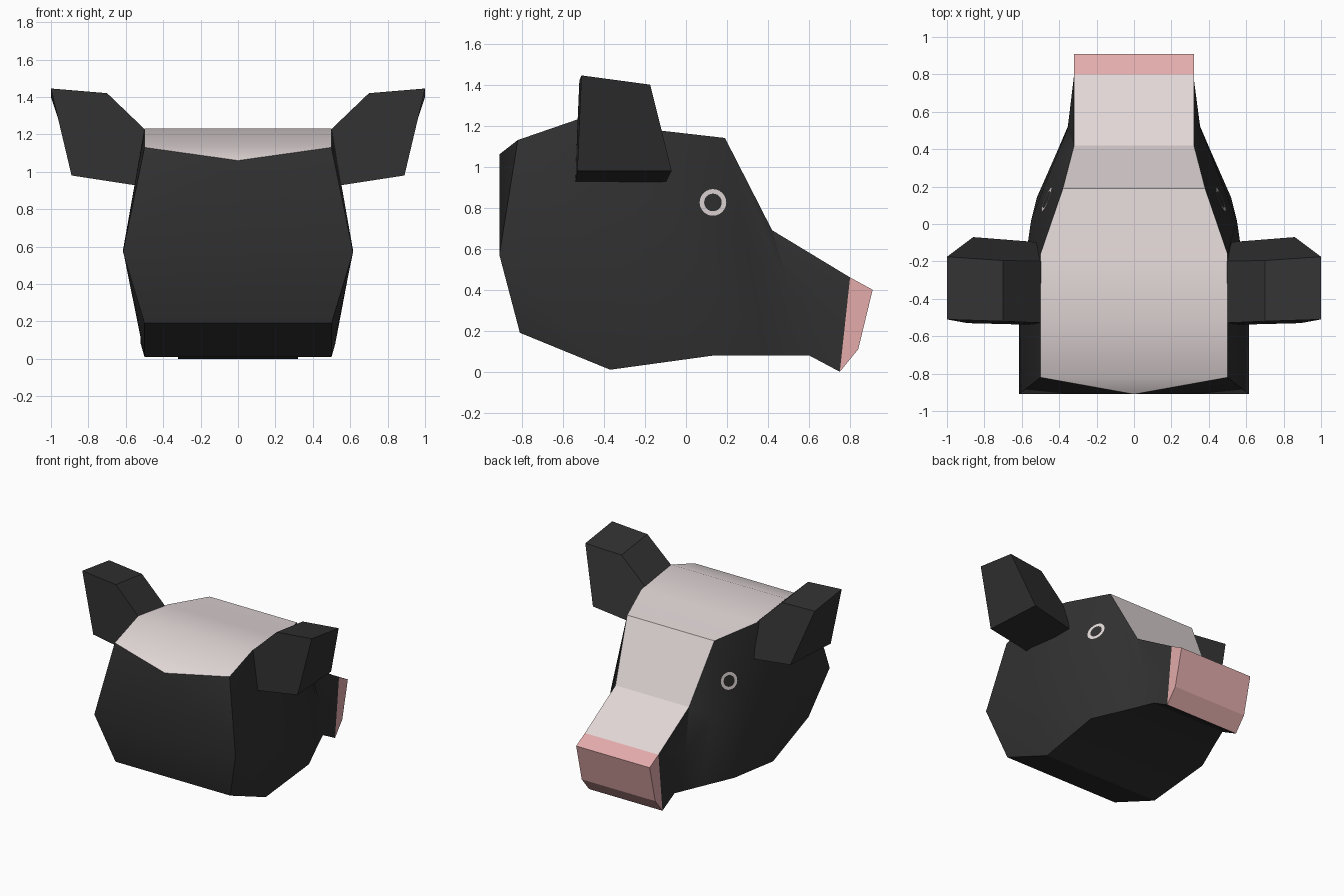
import bpy, bmesh, math
from mathutils import Vector
from mathutils.bvhtree import BVHTree

if "Cube" in bpy.data.objects:
    bpy.data.objects.remove(bpy.data.objects["Cube"])


def material(name, rgb):
    m = bpy.data.materials.new(name)
    m.diffuse_color = (*rgb, 1)
    m.use_nodes = True
    m.node_tree.nodes["Principled BSDF"].inputs["Base Color"].default_value = m.diffuse_color
    return m


BLACK = material("black fur", (0.031, 0.031, 0.031))
WHITE = material("pale fur", (0.76, 0.68, 0.68))
PINK = material("pink nose", (0.77, 0.41, 0.41))


def finish(bm, name, mats, smooth=None):
    bmesh.ops.recalc_face_normals(bm, faces=bm.faces)
    me = bpy.data.meshes.new(name)
    bm.to_mesh(me)
    bm.free()
    ob = bpy.data.objects.new(name, me)
    bpy.context.collection.objects.link(ob)
    for m in mats:
        me.materials.append(m)
    if smooth:
        bpy.ops.object.select_all(action='DESELECT')
        bpy.context.view_layer.objects.active = ob
        ob.select_set(True)
        bpy.ops.object.shade_smooth_by_angle(angle=math.radians(smooth))
    return ob


def prism(name, a, b, mats):
    """Solid between two matching outlines."""
    bm = bmesh.new()
    va, vb = [bm.verts.new(p) for p in a], [bm.verts.new(p) for p in b]
    n = len(va)
    bm.faces.new(va)
    bm.faces.new(vb)
    for i in range(n):
        j = (i + 1) % n
        bm.faces.new((va[i], va[j], vb[j], vb[i]))
    return finish(bm, name, mats)


# Head: rings of (half width, y, z) for top, middle and bottom, back to snout
stations = [
    [(0.50, -0.82, 1.13), (0.615, -0.91, 0.57), (0.50, -0.81, 0.19)],
    [(0.50, -0.53, 1.23), (0.615, -0.42, 0.58), (0.50, -0.37, 0.01)],
    [(0.50, -0.16, 1.18), (0.55, 0.02, 0.60), (0.52, 0.14, 0.08)],
    [(0.38, 0.19, 1.14), (0.44, 0.30, 0.60), (0.41, 0.39, 0.08)],
    [(0.32, 0.42, 0.69), (0.355, 0.51, 0.38), (0.32, 0.60, 0.08)],
    [(0.32, 0.80, 0.46), (0.32, 0.775, 0.23), (0.32, 0.75, 0.0)],
]
bm = bmesh.new()
rings = []
for s in stations:
    pts = s + [(-x, y, z) for x, y, z in reversed(s)]
    rings.append([bm.verts.new(p) for p in pts])
for r, q in zip(rings, rings[1:]):
    for i in range(6):
        j = (i + 1) % 6
        f = bm.faces.new((r[i], r[j], q[j], q[i]))
        f.material_index = 1 if i == 5 else 0
# Back of head, with the pale patch dipping to a point
tr, mr, br, bl, ml, tl = rings[0]
c = bm.verts.new((0, -0.91, 1.06))
for tri in ((c, tr, mr), (c, mr, ml), (c, ml, tl), (mr, br, bl, ml)):
    bm.faces.new(tri)
bm.faces.new((c, tl, tr)).material_index = 1
bm.faces.new(rings[-1])
bmesh.ops.recalc_face_normals(bm, faces=bm.faces)
tree = BVHTree.FromBMesh(bm)
finish(bm, "head", [BLACK, WHITE], 28)

# Nose
prof = [(0.80, 0.46), (0.91, 0.40), (0.84, 0.11), (0.75, 0.0)]
prism("nose", [(-0.32, y, z) for y, z in prof], [(0.32, y, z) for y, z in prof], [PINK])

# Ears: back and front outlines, mirrored
ear_back = [(0.46, -0.53, 1.19), (0.70, -0.52, 1.42), (1.0, -0.51, 1.445),
            (0.89, -0.53, 0.98), (0.50, -0.54, 0.92)]
ear_front = [(0.46, -0.20, 1.15), (0.70, -0.195, 1.38), (1.0, -0.175, 1.40),
             (0.86, -0.07, 0.98), (0.48, -0.10, 0.92)]
for side, label in ((1, "right"), (-1, "left")):
    prism("ear_" + label, [(side * x, y, z) for x, y, z in ear_back],
          [(side * x, y, z) for x, y, z in ear_front], [BLACK])

    # Eye ring laid on the surface of the cheek
    bm = bmesh.new()
    loops = []
    for rad in (0.043, 0.065):
        loop = []
        for k in range(24):
            a = math.tau * k / 24
            origin = Vector((side * 2, 0.13 + rad * math.cos(a), 0.825 + rad * math.sin(a)))
            hit = tree.ray_cast(origin, Vector((-side, 0, 0)))
            loop.append(bm.verts.new(hit[0] + hit[1] * 0.004))
        loops.append(loop)
    for k in range(24):
        j = (k + 1) % 24
        quad = [loops[0][k], loops[1][k], loops[1][j], loops[0][j]]
        f = bm.faces.new(quad)
    ring = finish(bm, "eye_ring_" + label, [WHITE])
    if ring.data.polygons[0].normal.x * side < 0:
        ring.data.flip_normals()
